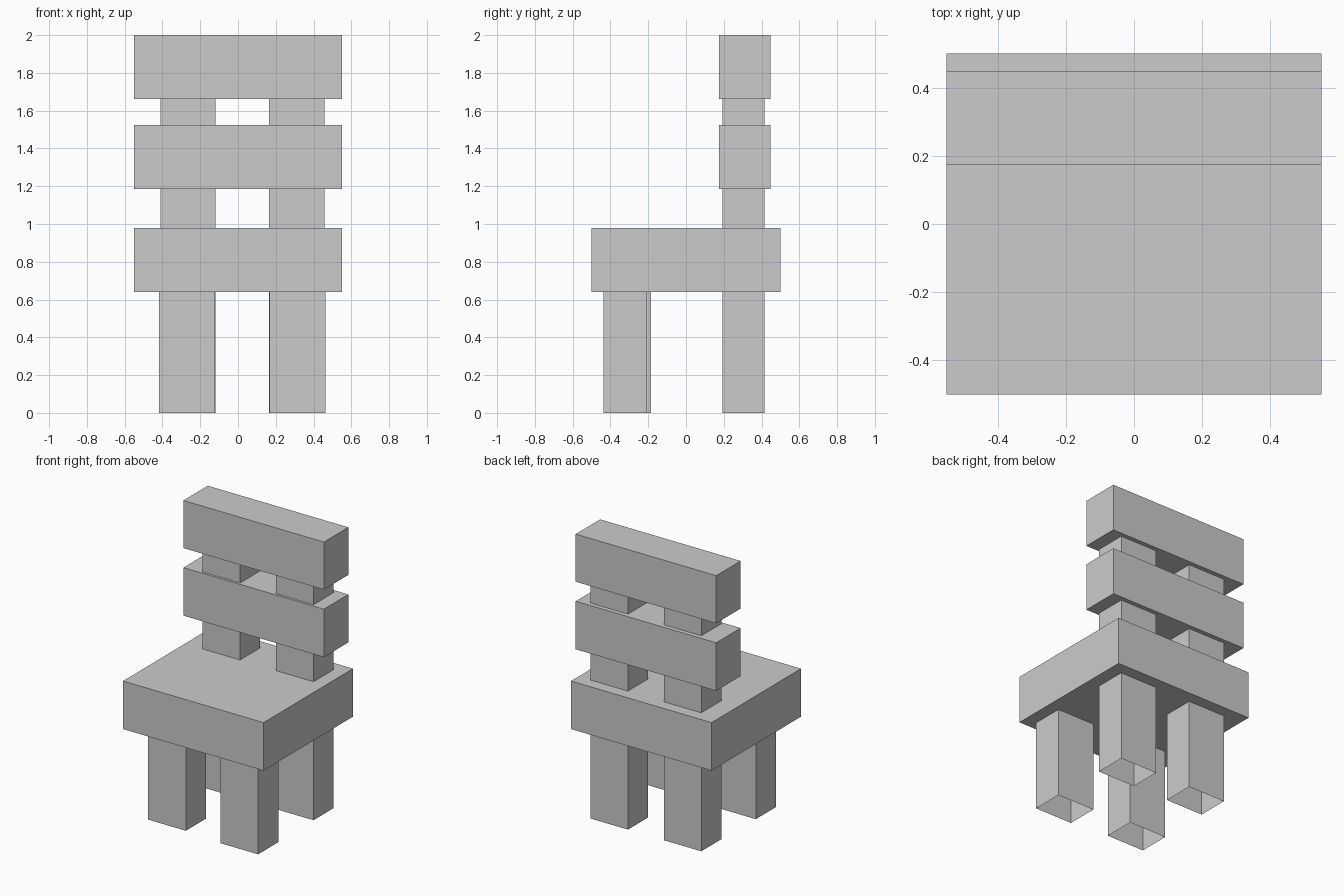
import bpy
import bmesh

if "Cube" in bpy.data.objects:
    bpy.data.objects.remove(bpy.data.objects["Cube"])


def box(name, x, y, z, open_ends=False):
    """Box from (min, max) ranges; open_ends drops the top and bottom faces."""
    bm = bmesh.new()
    bmesh.ops.create_cube(bm, size=1)
    for v in bm.verts:
        v.co = [r[0] if c < 0 else r[1] for c, r in zip(v.co, (x, y, z))]
    bm.normal_update()
    if open_ends:
        caps = [f for f in bm.faces if abs(f.normal.z) > 0.5]
        bmesh.ops.delete(bm, geom=caps, context='FACES_ONLY')
    mesh = bpy.data.meshes.new(name)
    bm.to_mesh(mesh)
    bm.free()
    obj = bpy.data.objects.new(name, mesh)
    bpy.context.collection.objects.link(obj)
    return obj


SEAT_BOTTOM, SEAT_TOP = 0.64, 0.98
WIDTH = (-0.55, 0.55)

# Seat slab
box("seat", WIDTH, (-0.5, 0.5), (SEAT_BOTTOM, SEAT_TOP))

# Two backrest slats
for name, z in (("lower_back_slat", (1.185, 1.525)), ("upper_back_slat", (1.663, 2.0))):
    box(name, WIDTH, (0.175, 0.448), z)

# Front legs, hollow at the ends and slightly staggered
box("front_leg_left", (-0.418, -0.122), (-0.409, -0.184), (0, SEAT_BOTTOM), True)
box("front_leg_right", (0.168, 0.463), (-0.436, -0.210), (0, SEAT_BOTTOM), True)

# Back legs continue through the seat as backrest posts
for side, x in (("left", (-0.411, -0.118)), ("right", (0.163, 0.457))):
    box("back_post_" + side, x, (0.192, 0.416), (0, 1.663), True)
